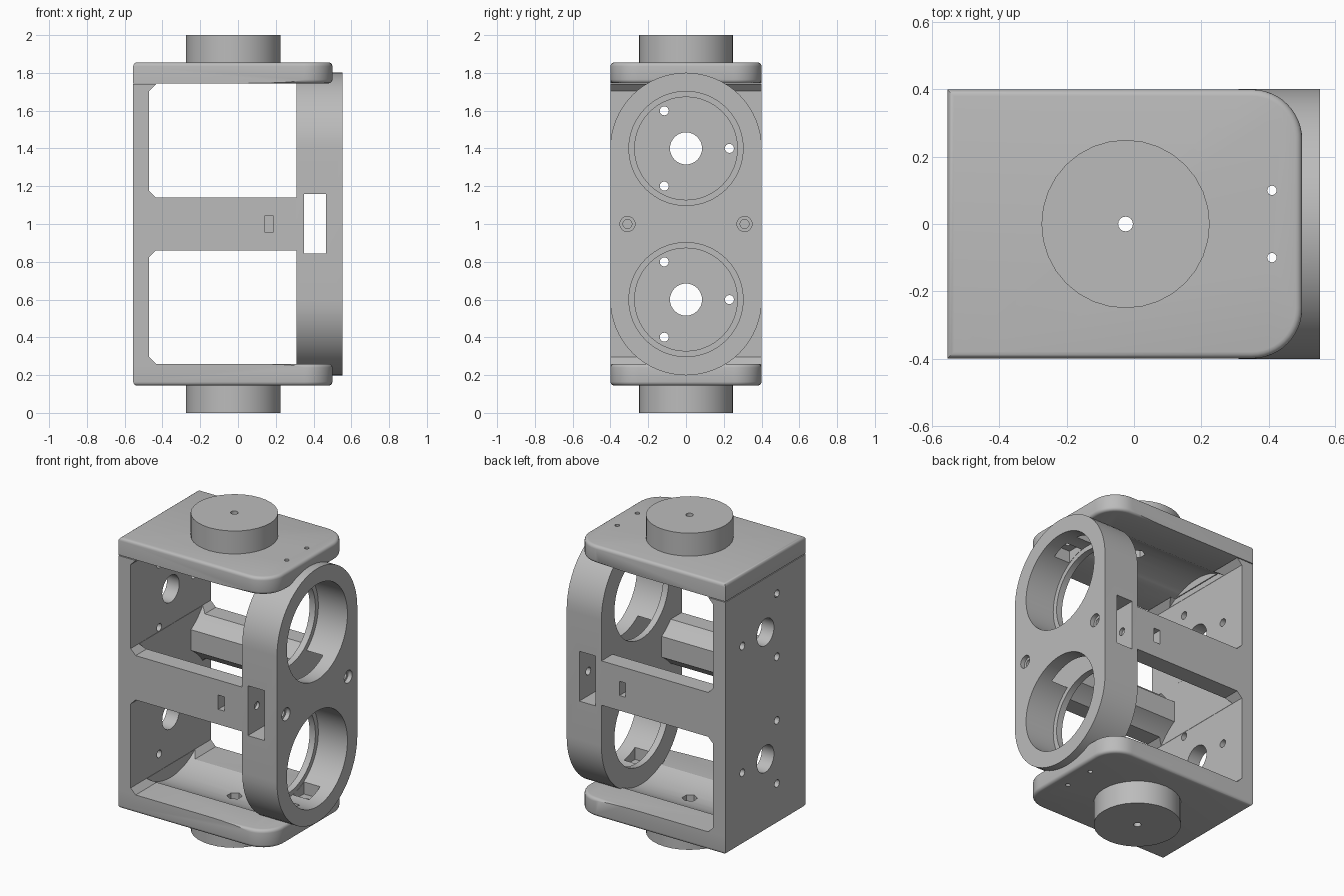
import bpy, bmesh, math
from mathutils import Matrix, Vector

cube = bpy.data.objects.get("Cube")
if cube:
    bpy.data.objects.remove(cube, do_unlink=True)

grey = bpy.data.materials.new("plain grey")
grey.use_nodes = True
grey.diffuse_color = (0.5, 0.5, 0.5, 1)
grey.node_tree.nodes["Principled BSDF"].inputs["Base Color"].default_value = (0.5, 0.5, 0.5, 1)

UPPER, LOWER, MID = 1.4, 0.6, 1.0
BOSS_X = -0.025
PLATE_HOLE_X = 0.41


def add(name, bm):
    bmesh.ops.recalc_face_normals(bm, faces=bm.faces)
    mesh = bpy.data.meshes.new(name)
    bm.to_mesh(mesh)
    bm.free()
    mesh.materials.append(grey)
    obj = bpy.data.objects.new(name, mesh)
    bpy.context.collection.objects.link(obj)
    return obj


def prism(name, points, vector, bevel=None):
    """Extrude a closed outline along a vector; bevel the edges chosen by a rule."""
    bm = bmesh.new()
    face = bm.faces.new([bm.verts.new(p) for p in points])
    new = bmesh.ops.extrude_face_region(bm, geom=[face])["geom"]
    bmesh.ops.translate(bm, vec=vector, verts=[v for v in new if isinstance(v, bmesh.types.BMVert)])
    if bevel:
        edges = [e for e in bm.edges if bevel(e)]
        bmesh.ops.bevel(bm, geom=edges, offset=0.02, segments=4, profile=0.5, affect='EDGES')
    return add(name, bm)


def box(x, y, z, name="cutter"):
    bm = bmesh.new()
    bmesh.ops.create_cube(bm, size=1)
    for v in bm.verts:
        v.co = [lo + (c + 0.5) * (hi - lo) for c, (lo, hi) in zip(v.co, (x, y, z))]
    return add(name, bm)


def cyl(axis, radius, start, end, u, v, sides=32, name="cutter"):
    """Cylinder along x at (y, z) = (u, v), or along z at (x, y) = (u, v)."""
    bm = bmesh.new()
    mid = (start + end) / 2
    if axis == "x":
        matrix = Matrix.Translation((mid, u, v)) @ Matrix.Rotation(math.pi / 2, 4, 'Y')
    else:
        matrix = Matrix.Translation((u, v, mid))
    bmesh.ops.create_cone(bm, cap_ends=True, segments=sides, radius1=radius, radius2=radius,
                          depth=end - start, matrix=matrix)
    return add(name, bm)


def activate(obj):
    bpy.ops.object.select_all(action='DESELECT')
    obj.select_set(True)
    bpy.context.view_layer.objects.active = obj


def finish(obj, cutters):
    """Cut the holes into a part and shade it."""
    activate(obj)
    for cutter in cutters:
        mod = obj.modifiers.new("cut", 'BOOLEAN')
        mod.operation, mod.solver, mod.object = 'DIFFERENCE', 'EXACT', cutter
        bpy.ops.object.modifier_apply(modifier=mod.name)
        bpy.data.objects.remove(cutter, do_unlink=True)
    bpy.ops.object.shade_smooth_by_angle(angle=math.radians(30))


def bores():
    return [cyl("x", 0.39, -0.469, 0.312, 0, z, 64) for z in (LOWER, UPPER)]


# Back plate with the two side bars: an E-shaped profile
half = [(-0.555, 0.26), (-0.435, 0.26), (-0.47, 0.295), (-0.47, 0.825), (-0.435, 0.86), (0.33, 0.86)]
outline = half + [(x, 2 * MID - z) for x, z in reversed(half)]
frame = prism("back_plate_and_bars", [(x, -0.4, z) for x, z in outline], (0, 0.8, 0))
cuts = bores() + [box((-0.469, 0.34), (-0.2, 0.2), (0.8, 1.2))]
for z in (LOWER, UPPER):
    # Shaft hole and three mounting holes
    cuts.append(cyl("x", 0.085, -0.6, -0.4, 0, z))
    for k in range(3):
        a = k * math.tau / 3
        cuts.append(cyl("x", 0.024, -0.6, -0.4, 0.23 * math.cos(a), z + 0.23 * math.sin(a), 16))
for side in (-1, 1):
    # Nut slots in the bars
    cuts.append(box((0.142, 0.185), sorted((side * 0.27, side * 0.45)), (0.955, 1.045)))
finish(frame, cuts)

# Top and bottom plates, rounded at the open end
R = 0.15
plate_xy = [(-0.555, 0.4), (-0.555, -0.4)]
for cy, start in ((-0.4 + R, -90), (0.4 - R, 0)):
    for k in range(13):
        a = math.radians(start + k * 7.5)
        plate_xy.append((0.5 - R + R * math.cos(a), cy + R * math.sin(a)))

for name, outer, inner in (("top", 1.855, 1.745), ("bottom", 0.145, 0.26)):
    def rounded(e):
        a, b = (v.co for v in e.verts)
        flat = abs(a.z - b.z) < 0.01
        return flat and (abs(a.z - outer) < 0.01 or (a.x > 0.33 and b.x > 0.33))
    plate = prism(name + "_plate", [(x, y, outer) for x, y in plate_xy], (0, 0, inner - outer), rounded)
    lo, hi = sorted((outer, inner))
    cuts = bores()
    cuts += [cyl("z", 0.014, lo - 0.1, hi + 0.1, PLATE_HOLE_X, y, 16) for y in (-0.1, 0.1)]
    cuts.append(cyl("z", 0.045, lo - 0.1, hi + 0.1, BOSS_X, 0, 6))
    finish(plate, cuts)

    # Round pivot boss with a small centre hole
    lo, hi = (1.84, 2.0) if name == "top" else (0.0, 0.16)
    boss = cyl("z", 0.25, lo, hi, BOSS_X, 0, 32, name + "_boss")
    finish(boss, [cyl("z", 0.022, lo - 0.1, hi + 0.1, BOSS_X, 0, 16)])

# Stadium-shaped double ring
stadium = []
for cz, start in ((UPPER, 0), (LOWER, 180)):
    for k in range(33):
        a = math.radians(start + k * 180 / 32)
        stadium.append((0.31, 0.401 * math.cos(a), cz + 0.401 * math.sin(a)))
ring = prism("double_ring", stadium, (0.243, 0, 0))
cuts = [box((0.35, 0.465), (-0.5, 0.5), (0.845, 1.16))]
for z, out in ((LOWER, -1), (UPPER, 1)):
    # Stepped bore, leaving a thin lip on the inside
    cuts.append(cyl("x", 0.302, 0.35, 0.6, 0, z, 64))
    cuts.append(cyl("x", 0.272, 0.25, 0.4, 0, z, 64))
    for y in (-0.1, 0.1):
        # Nut pockets and screw holes at the ends
        cuts.append(box((0.352, 0.465), (y - 0.055, y + 0.055), sorted((z + out * 0.25, z + out * 0.335))))
        cuts.append(cyl("z", 0.014, *sorted((z + out * 0.2, z + out * 0.45)), PLATE_HOLE_X, y, 16))
for y in (-0.31, 0.31):
    # Countersunk side screws
    cuts.append(cyl("x", 0.024, 0.32, 0.6, y, MID, 16))
    cuts.append(cyl("x", 0.04, 0.525, 0.6, y, MID, 24))
finish(ring, cuts)
